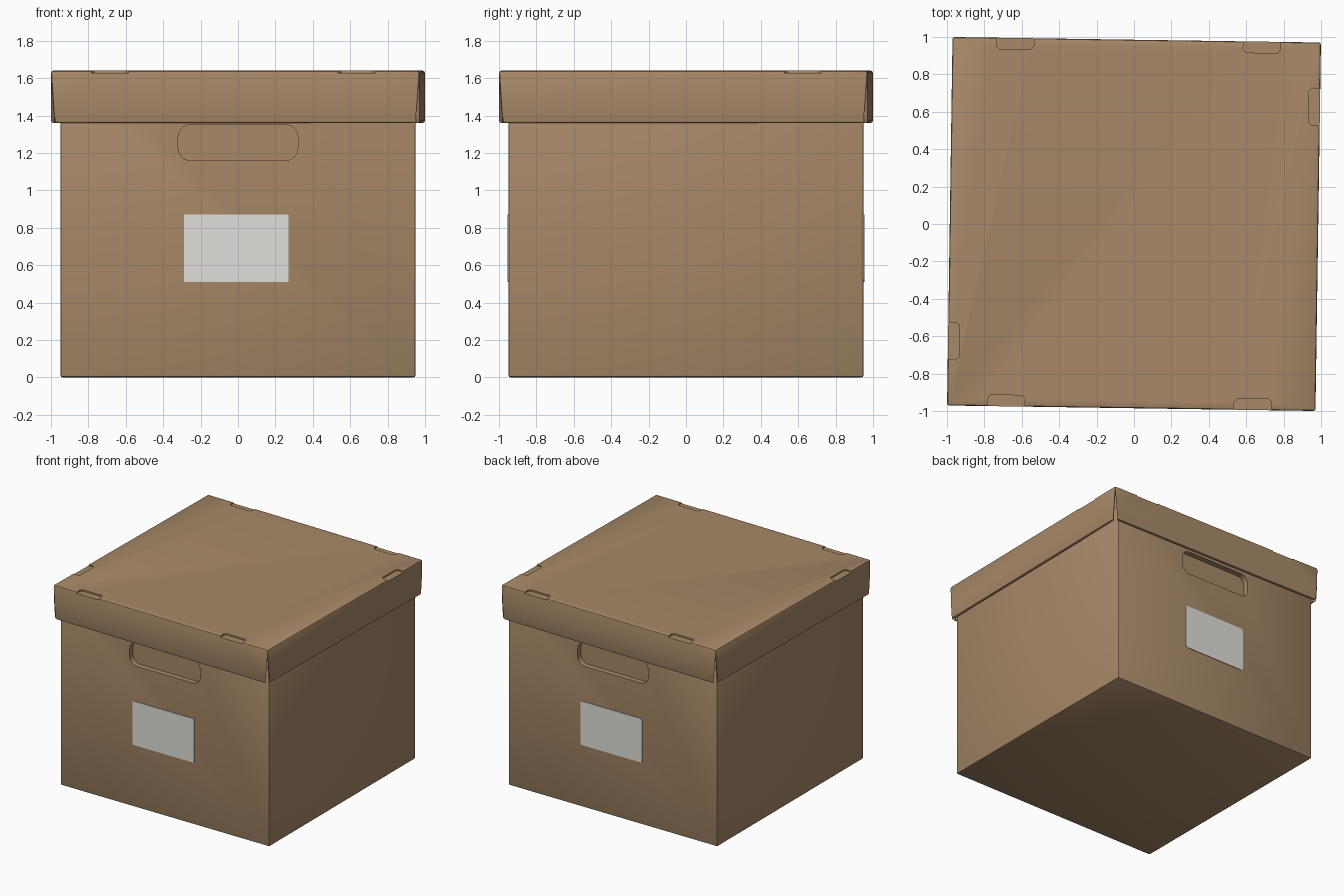
import bpy, bmesh, math
from mathutils import Matrix, Vector

if "Cube" in bpy.data.objects:
    bpy.data.objects.remove(bpy.data.objects["Cube"])


def material(name, rgb):
    m = bpy.data.materials.new(name)
    m.diffuse_color = (*rgb, 1)
    m.use_nodes = True
    m.node_tree.nodes["Principled BSDF"].inputs["Base Color"].default_value = m.diffuse_color
    return m


CARD = material("brown_cardboard", (0.39, 0.25, 0.138))
PAPER = material("white_paper", (0.75, 0.74, 0.71))


def prism(name, pts, depth, matrix, mat=CARD, bevel=0):
    """Extrude a 2D profile along local z, then place it."""
    bm = bmesh.new()
    face = bm.faces.new([bm.verts.new((x, y, 0)) for x, y in pts])
    ext = bmesh.ops.extrude_face_region(bm, geom=[face])
    verts = [v for v in ext["geom"] if isinstance(v, bmesh.types.BMVert)]
    bmesh.ops.translate(bm, verts=verts, vec=(0, 0, depth))
    if bevel:
        bmesh.ops.bevel(bm, geom=bm.edges[:], offset=bevel, segments=2,
                        profile=0.5, affect='EDGES')
    bmesh.ops.transform(bm, matrix=matrix, verts=bm.verts)
    bmesh.ops.recalc_face_normals(bm, faces=bm.faces)
    me = bpy.data.meshes.new(name)
    bm.to_mesh(me)
    bm.free()
    me.materials.append(mat)
    ob = bpy.data.objects.new(name, me)
    bpy.context.collection.objects.link(ob)
    return ob


def rect(x0, x1, y0, y1):
    return [(x0, y0), (x1, y0), (x1, y1), (x0, y1)]


def rounded(x0, x1, y0, y1, r, n=6):
    pts = []
    for k, (cx, cy) in enumerate(rect(x0 + r, x1 - r, y0 + r, y1 - r)):
        for i in range(n + 1):
            a = math.pi + (k + i / n) * math.pi / 2
            pts.append((cx + r * math.cos(a), cy + r * math.sin(a)))
    return pts


def box(name, h, z0, z1, bevel=0):
    return prism(name, rect(-h, h, -h, h), z1 - z0,
                 Matrix.Translation((0, 0, z0)), bevel=bevel)


def turn(deg):
    return Matrix.Rotation(math.radians(deg), 4, 'Z')


# upright profile: local x -> x, local y -> z, local z -> -y (outwards at front)
UPRIGHT = Matrix.Rotation(math.pi / 2, 4, 'X')


def at(side, dist):
    return turn(side) @ Matrix.Translation((0, -dist, 0)) @ UPRIGHT


def cut(ob, cutters):
    bpy.context.view_layer.objects.active = ob
    for c in cutters:
        c.hide_render = True
        m = ob.modifiers.new("cut", 'BOOLEAN')
        m.operation, m.solver, m.object = 'DIFFERENCE', 'EXACT', c
        bpy.ops.object.modifier_apply(modifier=m.name)
        bpy.data.objects.remove(c)


def smooth(ob):
    bpy.ops.object.select_all(action='DESELECT')
    ob.select_set(True)
    bpy.context.view_layer.objects.active = ob
    bpy.ops.object.shade_smooth_by_angle(angle=math.radians(30))


# box body with a recessed hand hold in front and back
body = box("box_body", 0.95, 0, 1.6, bevel=0.012)
cut(body, [prism("handle_cutter", rounded(-0.32, 0.32, 1.16, 1.35, 0.065), 0.2,
                 at(s, 0.905)) for s in (0, 180)])
smooth(body)

# paper labels
for name, s, r in (("front_label", 0, 0.004), ("back_label", 180, 0.02)):
    prism(name, rounded(-0.29, 0.27, 0.51, 0.87, r), 0.008, at(s, 0.947), PAPER)

# lid: hollow tray, slightly twisted on the box
lid = box("box_lid", 0.985, 1.36, 1.64, bevel=0.012)
cutters = [box("lid_hollow_cutter", 0.967, 1.2, 1.612)]

# tab slots along the top edges of the lid
for side, xs in ((0, (-0.67, 0.65)), (180, (-0.67, 0.65)), (90, (0.64,)), (270, (0.64,))):
    for x in xs:
        slot = [(x - 0.1, -0.93 - 0.12), (x + 0.1, -0.93 - 0.12), (x + 0.1, -0.945),
                (x + 0.085, -0.925), (x - 0.085, -0.925), (x - 0.1, -0.945)]
        cutters.append(prism("slot_cutter", slot, 0.1,
                             turn(side) @ Matrix.Translation((0, 0, 1.628))))

# tapering gaps where the lid flaps meet at the corners
for k in range(4):
    cutters.append(prism("gap_cutter", [(-0.017, 1.34), (0.017, 1.34), (0, 1.62)],
                         0.2, at(45 + 90 * k, 1.3)))
cut(lid, cutters)
smooth(lid)
lid.rotation_euler.z = math.radians(-0.85)
